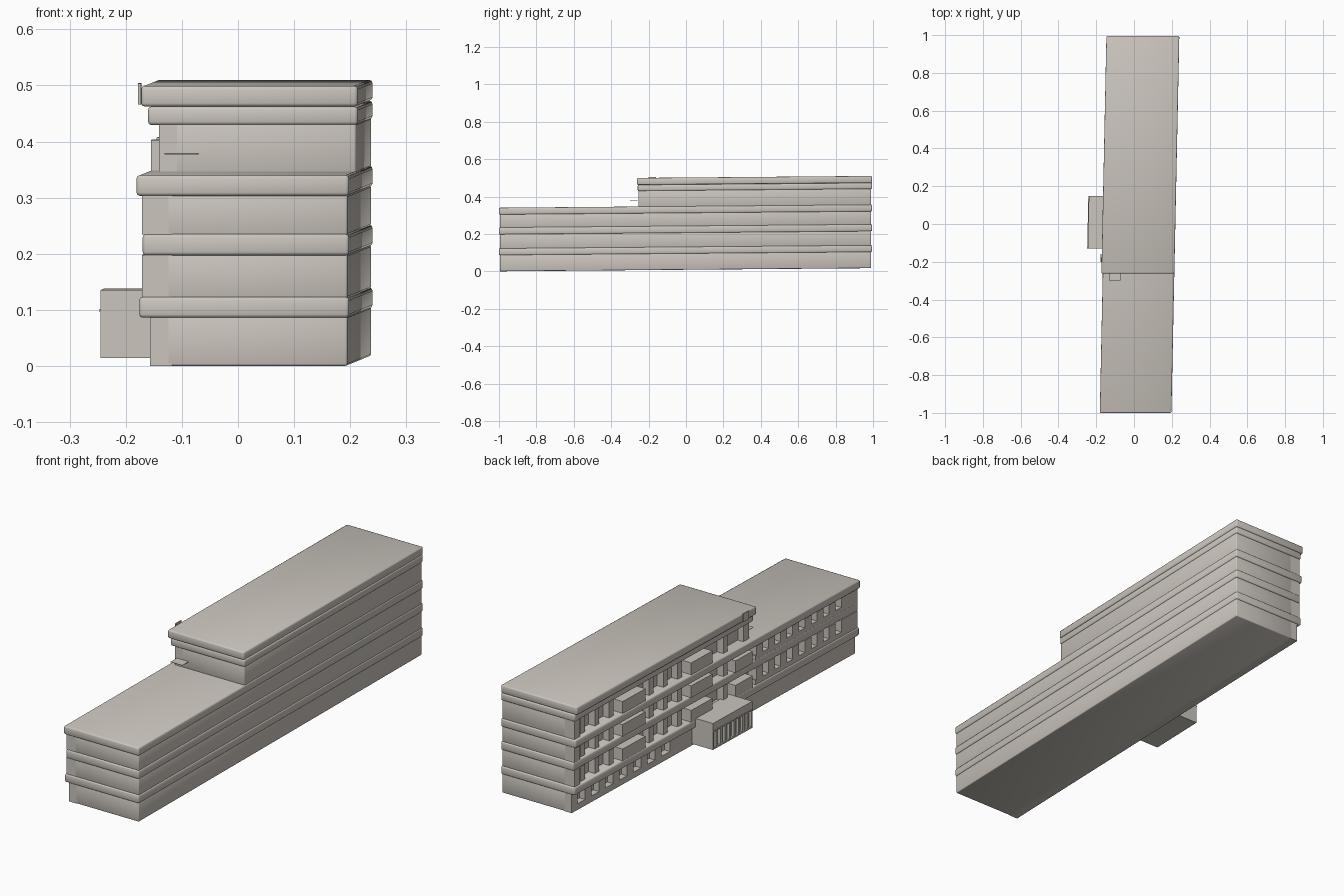
import bpy, bmesh

if "Cube" in bpy.data.objects:
    bpy.data.objects.remove(bpy.data.objects["Cube"])

mat = bpy.data.materials.new("warm_grey_concrete")
mat.diffuse_color = (0.60, 0.56, 0.51, 1)
mat.use_nodes = True
mat.node_tree.nodes["Principled BSDF"].inputs["Base Color"].default_value = mat.diffuse_color


def build(name, boxes, bevel=0.0):
    """One object from boxes (x0,x1,y0,y1,z0,z1), skewed like the whole building."""
    bm = bmesh.new()
    for x0, x1, y0, y1, z0, z1 in boxes:
        vs = bmesh.ops.create_cube(bm, size=1)["verts"]
        for v in vs:
            v.co.x = x1 if v.co.x > 0 else x0
            v.co.y = y1 if v.co.y > 0 else y0
            v.co.z = z1 if v.co.z > 0 else z0
    if bevel:
        bmesh.ops.bevel(bm, geom=list(bm.edges), offset=bevel, segments=2,
                        profile=0.5, affect='EDGES')
    # the building sits slightly turned and rises toward the back
    for v in bm.verts:
        y = v.co.y
        v.co.x += 0.028 + 0.021 * y
        v.co.z += 0.0085 * (y + 1)
    me = bpy.data.meshes.new(name)
    bm.to_mesh(me)
    bm.free()
    me.materials.append(mat)
    ob = bpy.data.objects.new(name, me)
    bpy.context.collection.objects.link(ob)
    if bevel:
        bpy.ops.object.select_all(action='DESELECT')
        ob.select_set(True)
        bpy.context.view_layer.objects.active = ob
        bpy.ops.object.shade_smooth_by_angle(angle=0.9)
    return ob


def row(start, stop, step, width, x0, x1, z0, z1):
    out, y = [], start
    while y + width <= stop + 1e-6:
        out.append((x0, x1, y, y + width, z0, z1))
        y += step
    return out


R = 0.188        # east wall line
BACK = -0.135    # back of the window recesses
W = -0.178       # west wall line
FRONT = -0.255   # front of the upper storey
BAYS = [(0.50, 0.66), (0.03, 0.18), (-0.25, -0.13)]

# projecting floor bands and roofs
for name, x0, y0, z0, z1 in [("first_floor_band", -0.183, -1, 0.086, 0.123),
                             ("second_floor_band", -0.177, -1, 0.197, 0.235),
                             ("lower_roof_band", -0.188, -1, 0.303, 0.340),
                             ("window_head_band", -0.183, -0.258, 0.423, 0.456),
                             ("upper_roof_band", -0.195, -0.262, 0.456, 0.493)]:
    build(name, [(x0, 0.191, y0, 0.995, z0, z1)], 0.006)

# storey cores
for name, y0, z0, z1 in [("ground_core", -0.995, 0, 0.09),
                         ("first_floor_core", -0.995, 0.120, 0.200),
                         ("second_floor_core", -0.995, 0.232, 0.306),
                         ("third_floor_core", FRONT, 0.336, 0.427)]:
    build(name, [(BACK, R, y0, 0.99, z0, z1)], 0.004)

# ground floor west wall: solid in front, niches toward the back
build("ground_west_wall", [(-0.164, BACK + 0.01, -0.995, 0.30, 0, 0.088),
                           (-0.164, BACK + 0.01, 0.30, 0.99, 0, 0.028),
                           (-0.164, BACK + 0.01, 0.95, 0.99, 0, 0.088)]
      + row(0.36, 0.95, 0.098, 0.045, -0.164, BACK + 0.01, 0.02, 0.088))

# upper storeys, west side
for label, z0, z1, y0 in [("first_floor", 0.122, 0.198, -0.995),
                          ("second_floor", 0.234, 0.304, -0.995),
                          ("third_floor", 0.339, 0.425, FRONT)]:
    # end walls and window piers
    piers = [(W, BACK + 0.01, 0.95, 0.99, z0, z1)]
    for a, b in [(0.70, 0.93), (0.22, 0.48), (-0.10, 0.01)]:
        piers += row(a, b, 0.10, 0.03, W + 0.012, BACK + 0.01, z0, z1)
    if y0 < -0.9:
        piers += [(W, BACK + 0.01, -0.995, -0.88, z0, z1),
                  (W, BACK + 0.01, -0.88, -0.28, z0, z0 + 0.022)]
        piers += row(-0.84, -0.27, 0.085, 0.045, W, BACK + 0.01, z0, z1)
    else:
        piers += [(-0.163, BACK + 0.01, FRONT, -0.215, z0, z1)]
    build(label + "_piers", piers)
    # solid bays
    build(label + "_bays", [(W - 0.006, BACK + 0.01, a, b, z0, z0 + 0.055)
                            for a, b in BAYS if y0 < -0.9 or a > -0.2])

# small ledge on the upper front corner and a plate on the roof edge
build("terrace_ledge", [(-0.153, -0.093, -0.30, -0.25, 0.371, 0.373)])
build("roof_edge_plate", [(-0.202, -0.197, -0.20, -0.16, 0.459, 0.497)])

# entrance porch
PX, PY0, PY1 = -0.270, -0.13, 0.147
build("porch_roof", [(PX, -0.15, PY0, PY1, 0.092, 0.128)])
build("porch_floor", [(PX, -0.15, PY0, PY1, 0.007, 0.013)])
build("porch_side_walls", [(PX, -0.15, PY0, PY0 + 0.008, 0.013, 0.092),
                           (PX, -0.15, PY1 - 0.008, PY1, 0.013, 0.092)])
build("porch_back_wall", [(PX + 0.03, PX + 0.036, PY0 + 0.008, PY1 - 0.008, 0.013, 0.092)])
build("porch_columns", row(PY0 + 0.025, PY1 - 0.01, 0.031, 0.012,
                           PX, PX + 0.012, 0.013, 0.092))
build("porch_lip", [(PX - 0.003, PX, PY0, PY1, 0.090, 0.093)])
